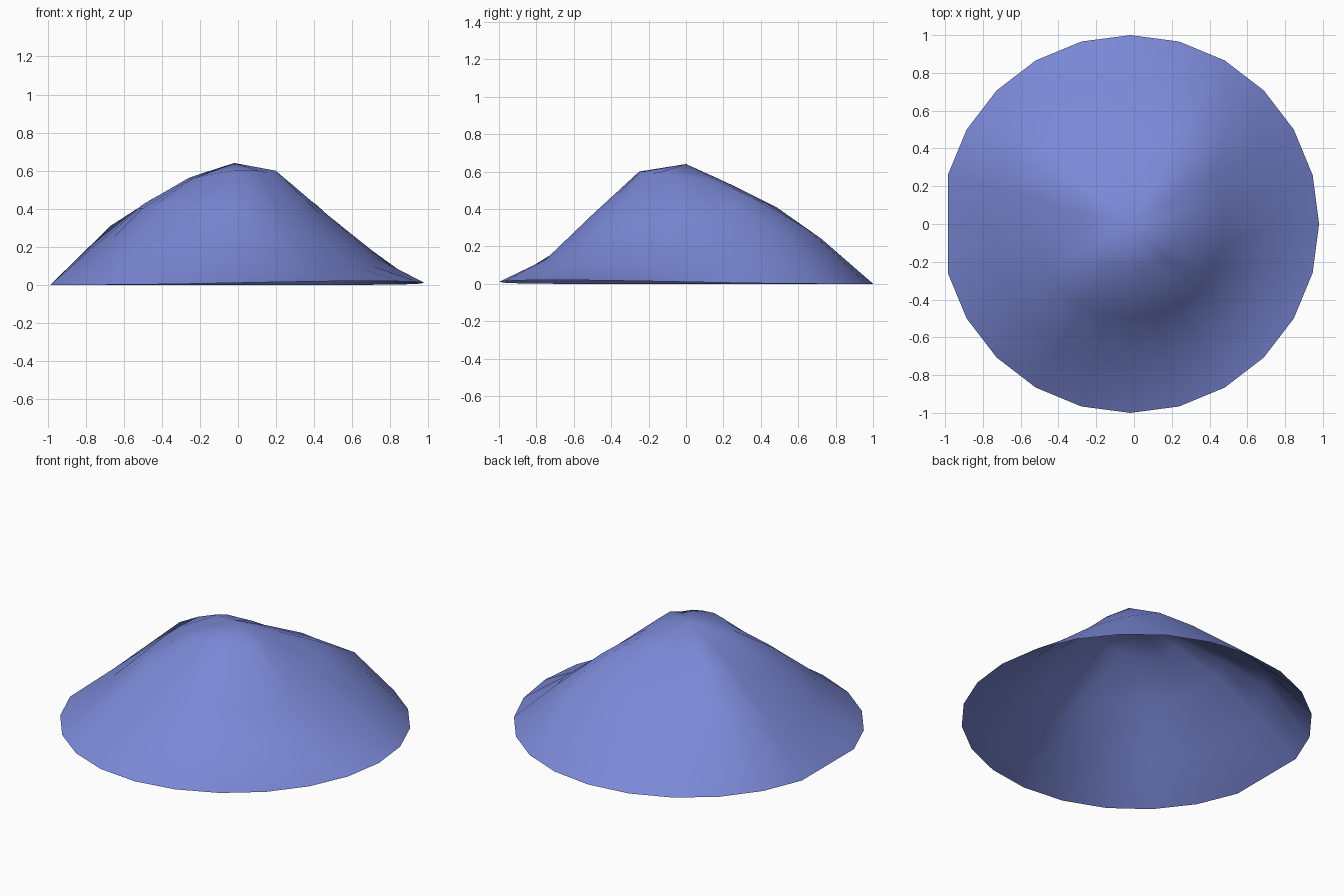
import bpy
import bmesh
from math import cos, sin, pi

cube = bpy.data.objects.get("Cube")
if cube:
    bpy.data.objects.remove(cube)

SIDES = 24
CENTRE_X = -0.02
PEAK = 0.64
RIM_LIFT = 0.02

# Ring radius and its heights, every 15 degrees counter-clockwise from +x
SLOPES = [
    (0.25, [.57, .56, .55, .55, .54, .53, .52, .53, .54, .56, .57, .56,
            .55, .55, .56, .57, .58, .59, .60, .60, .60, .59, .60, .58]),
    (0.50, [.36, .37, .42, .46, .43, .41, .39, .39, .40, .43, .45, .42,
            .40, .40, .41, .43, .40, .38, .37, .36, .33, .31, .32, .34]),
    (0.75, [.14, .18, .22, .26, .29, .24, .20, .20, .23, .28, .31, .23,
            .19, .16, .17, .20, .20, .14, .13, .12, .10, .09, .09, .10]),
]

# The rim lies on the ground, lifting slightly at the front left
angles = [2 * pi * k / SIDES for k in range(SIDES)]
rim = (1.00, [RIM_LIFT * max(0, cos(a + pi / 4)) ** 2 for a in angles])

# Hillside: a fan round the peak, then bands between rings, open underneath
bm = bmesh.new()
peak = bm.verts.new((CENTRE_X, 0, PEAK))
previous = None
for radius, heights in SLOPES + [rim]:
    ring = [bm.verts.new((CENTRE_X + radius * cos(a), radius * sin(a), z))
            for a, z in zip(angles, heights)]
    for k in range(SIDES):
        j = (k + 1) % SIDES
        if previous is None:
            bm.faces.new((peak, ring[k], ring[j]))
        else:
            bm.faces.new((previous[k], ring[k], ring[j], previous[j]))
    previous = ring

# Straight stretch of rim at -x
half = SIDES // 2
previous[half].co.x = previous[half + 1].co.x

for face in bm.faces:
    face.smooth = True
mesh = bpy.data.meshes.new("hill")
bm.to_mesh(mesh)
bm.free()

material = bpy.data.materials.new("periwinkle blue")
material.use_nodes = True
colour = (0.20, 0.25, 0.68, 1)
material.diffuse_color = colour
material.node_tree.nodes["Principled BSDF"].inputs["Base Color"].default_value = colour
mesh.materials.append(material)

hill = bpy.data.objects.new("hill", mesh)
bpy.context.collection.objects.link(hill)
